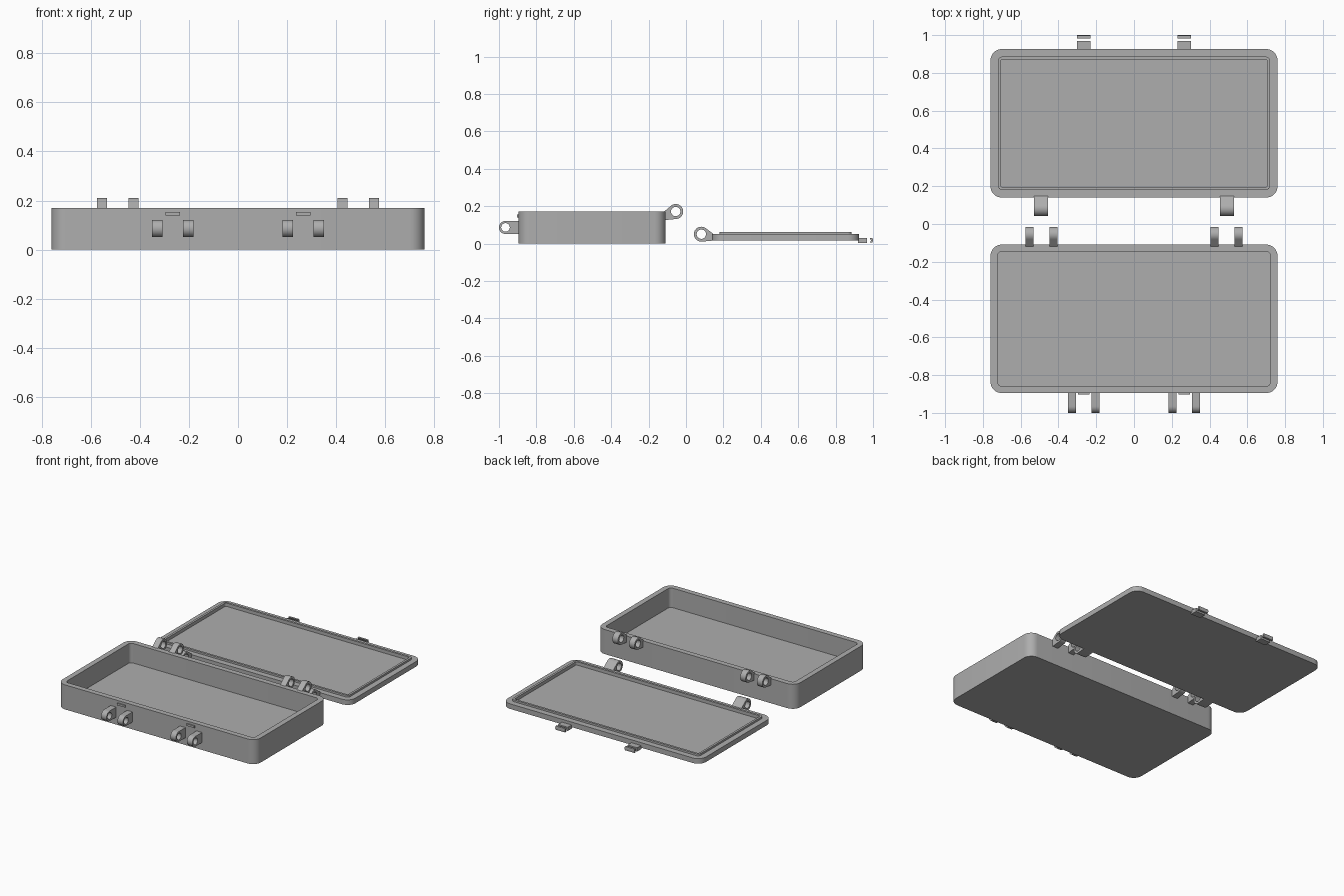
import bpy, bmesh
from math import sin, cos, pi
from mathutils import Vector
from mathutils.geometry import convex_hull_2d

if "Cube" in bpy.data.objects:
    bpy.data.objects.remove(bpy.data.objects["Cube"])

GREY = (0.42, 0.42, 0.42, 1)
mat = bpy.data.materials.new("plain grey plastic")
mat.use_nodes = True
mat.diffuse_color = GREY
mat.node_tree.nodes["Principled BSDF"].inputs["Base Color"].default_value = GREY


def finish(name, bm):
    bmesh.ops.recalc_face_normals(bm, faces=bm.faces)
    me = bpy.data.meshes.new(name)
    bm.to_mesh(me)
    bm.free()
    me.materials.append(mat)
    ob = bpy.data.objects.new(name, me)
    bpy.context.collection.objects.link(ob)
    bpy.ops.object.select_all(action='DESELECT')
    ob.select_set(True)
    bpy.context.view_layer.objects.active = ob
    bpy.ops.object.shade_smooth_by_angle(angle=pi / 6)
    return ob


def rounded_shell(name, cy, levels, steps=8):
    """Stack rounded rectangles (half x, half y, radius, z) and cap both ends."""
    bm = bmesh.new()
    rings = []
    for hx, hy, r, z in levels:
        ring = []
        for q, (sx, sy) in enumerate([(1, 1), (-1, 1), (-1, -1), (1, -1)]):
            for i in range(steps + 1):
                a = (q + i / steps) * pi / 2
                ring.append(bm.verts.new((sx * (hx - r) + r * cos(a),
                                          cy + sy * (hy - r) + r * sin(a), z)))
        rings.append(ring)
    for a, b in zip(rings, rings[1:]):
        for i in range(len(a)):
            j = (i + 1) % len(a)
            bm.faces.new((a[i], a[j], b[j], b[i]))
    bm.faces.new(rings[0])
    bm.faces.new(rings[-1])
    return finish(name, bm)


def circle(cy, cz, r, n=32):
    return [(cy + r * cos(2 * pi * i / n), cz + r * sin(2 * pi * i / n)) for i in range(n)]


def prism(name, loops, x0, x1):
    """Extrude a side profile, with optional holes, from x0 to x1."""
    bm = bmesh.new()
    edges = []
    for loop in loops:
        vs = [bm.verts.new((x0, y, z)) for y, z in loop]
        edges += [bm.edges.new((v, vs[i - 1])) for i, v in enumerate(vs)]
    bmesh.ops.triangle_fill(bm, edges=edges, use_beauty=True)
    ext = bmesh.ops.extrude_face_region(bm, geom=bm.faces[:], use_keep_orig=True)
    bmesh.ops.translate(bm, vec=(x1 - x0, 0, 0),
                        verts=[e for e in ext["geom"] if isinstance(e, bmesh.types.BMVert)])
    return finish(name, bm)


def knuckle(name, cy, cz, r, hole, wall, z0, z1, x0, x1):
    """Pierced eye that widens into the wall."""
    pts = [Vector(p) for p in circle(cy, cz, r) + [(wall, z0), (wall, z1)]]
    outline = [tuple(pts[i]) for i in convex_hull_2d(pts)]
    prism(name, [outline, circle(cy, cz, hole)], x0, x1)


# Open tray
rounded_shell("box_tray", -0.502, [
    (0.76, 0.393, 0.06, 0), (0.76, 0.393, 0.06, 0.17),
    (0.723, 0.356, 0.023, 0.17), (0.723, 0.356, 0.023, 0.035)])

# Lid lying open, with a raised sealing lip
rounded_shell("lid", 0.533, [
    (0.76, 0.393, 0.06, 0.015), (0.76, 0.393, 0.06, 0.05),
    (0.72, 0.353, 0.022, 0.05), (0.72, 0.353, 0.022, 0.063),
    (0.705, 0.338, 0.01, 0.063), (0.705, 0.338, 0.01, 0.04)])

for side, s in (("left", 1), ("right", -1)):
    # Hinge eyes on the tray and the lid
    for place, dx in (("inner", -0.064), ("outer", 0.064)):
        c = s * (0.49 + dx)
        knuckle(f"box_hinge_{place}_{side}", -0.055, 0.171, 0.04, 0.025,
                -0.118, 0.125, 0.17, c - 0.021, c + 0.021)
    knuckle(f"lid_hinge_{side}", 0.082, 0.05, 0.04, 0.025,
            0.148, 0.016, 0.05, s * 0.492 - 0.037, s * 0.492 + 0.037)

    # Latch eyes and catch on the tray front
    for place, dx in (("inner", -0.063), ("outer", 0.063)):
        c = s * (0.266 + dx)
        knuckle(f"box_latch_{place}_{side}", -0.965, 0.086, 0.035, 0.023,
                -0.89, 0.051, 0.121, c - 0.021, c + 0.021)
    c = s * 0.266
    prism(f"catch_{side}", [[(-0.89, 0.137), (-0.903, 0.14), (-0.903, 0.154), (-0.89, 0.154)]],
          c - 0.03, c + 0.03)

    # Latch tab and its detached hook on the lid edge
    prism(f"latch_tab_{side}", [[(0.92, 0.004), (0.968, 0.004), (0.968, 0.03), (0.92, 0.03)]],
          c - 0.037, c + 0.037)
    prism(f"latch_hook_{side}", [[(0.983, 0.005), (0.997, 0.005), (1.0, 0.017), (0.997, 0.03),
                                  (0.983, 0.03), (0.989, 0.017)]], c - 0.037, c + 0.037)
